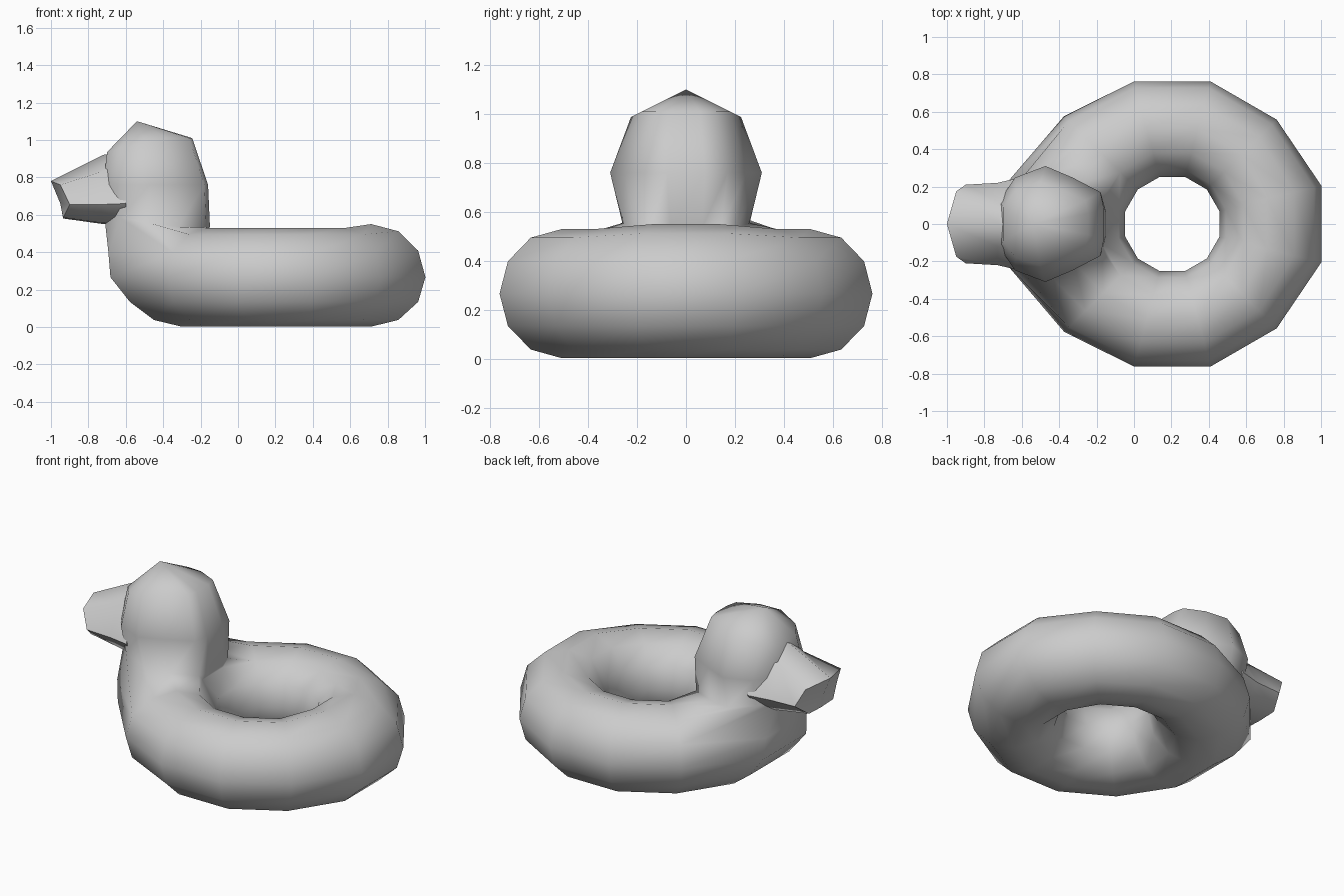
import bpy, bmesh
from math import sin, cos, radians

if "Cube" in bpy.data.objects:
    bpy.data.objects.remove(bpy.data.objects["Cube"])

def finish(name, bm):
    bmesh.ops.recalc_face_normals(bm, faces=bm.faces)
    for f in bm.faces:
        f.smooth = True
    me = bpy.data.meshes.new(name)
    bm.to_mesh(me)
    bm.free()
    ob = bpy.data.objects.new(name, me)
    bpy.context.scene.collection.objects.link(ob)
    return ob

def bridge(bm, a, b):
    n = len(a)
    for k in range(n):
        bm.faces.new((a[k], a[(k + 1) % n], b[(k + 1) % n], b[k]))

def cap(bm, ring, point):
    tip = bm.verts.new(point)
    for k in range(len(ring)):
        bm.faces.new((ring[k], ring[(k + 1) % len(ring)], tip))

# Swim ring: 12 x 12 torus, pulled out at the chest and slightly at the tail
bm = bmesh.new()
N, CX, R, r = 12, 0.205, 0.525, 0.264
chest = {0: -0.125, 1: -0.17, 11: -0.055, 10: -0.02}
T = []
for i in range(N):
    a = radians(15 + 30 * i)
    row = []
    for j in range(N):
        b = radians(30 * j)
        d = R + r * cos(b)
        x, y, z = CX + d * cos(a), d * sin(a), 0.266 + r * sin(b)
        if i in (5, 6):                       # chest
            x += chest.get(j, 0)
            if j in (0, 1):
                y *= 1.05
        elif i in (4, 7) and j in (0, 1, 11):  # shoulders
            x -= 0.02
            y *= 1.035
        elif i in (0, 11):                    # tail
            x += 0.035 * max(0, cos(b))
            z += 0.02 * max(0, sin(b))
        row.append(bm.verts.new((x, y, z)))
    T.append(row)
for i in range(N):
    for j in range(N):
        if i in (4, 5, 6) and j in (1, 2, 3):  # opening for the neck
            continue
        k, m = (i + 1) % N, (j + 1) % N
        bm.faces.new((T[i][j], T[k][j], T[k][m], T[i][m]))

# Neck and head: rings grown out of the opening
loop = [(4, 1), (5, 1), (6, 1), (7, 1), (7, 2), (7, 3), (7, 4),
        (6, 4), (5, 4), (4, 4), (4, 3), (4, 2)]
prev = [T[i][j] for i, j in loop]
half = [(-1, .4), (-.7, .8), (-.12, 1), (.4, .8), (.93, .55), (1, .25)]
outline = [half[1], half[0]] + [(u, -v) for u, v in half] + half[:1:-1]
# front x, back x, half width, front z, back z
for xf, xb, w, zf, zb in [(-.715, -.15, .26, .60, .535),
                          (-.72, -.16, .31, .76, .76),
                          (-.70, -.245, .225, .935, 1.01)]:
    ring = []
    for u, v in outline:
        t = (u + 1) / 2
        ring.append(bm.verts.new((xf + (xb - xf) * t, v * w,
                                  zf + (zb - zf) * min(1, t * 1.6))))
    bridge(bm, prev, ring)
    prev = ring
cap(bm, prev, (-.54, 0, 1.10))
finish("ring_body_and_head", bm)

# Beak: flared eight-sided loft set into the face
bm = bmesh.new()
sections = [
    [(-.60, 0, .94), (-.60, .14, .88), (-.60, .25, .66), (-.60, .16, .56)],
    [(-.72, 0, .92), (-.73, .12, .83), (-.73, .22, .655), (-.72, .13, .555)],
    [(-1.0, 0, .78), (-.95, .175, .76), (-.90, .21, .655), (-.935, .12, .585)],
]
prev = None
for s in sections:
    pts = s + [(s[3][0], 0, s[3][2] - .005)] + [(x, -y, z) for x, y, z in s[:0:-1]]
    ring = [bm.verts.new(p) for p in pts]
    if prev:
        bridge(bm, prev, ring)
    else:
        bm.faces.new(ring)
    prev = ring
cap(bm, prev, (-.95, 0, .66))
beak = finish("beak", bm)
bpy.context.view_layer.objects.active = beak
beak.select_set(True)
bpy.ops.object.shade_smooth_by_angle(angle=radians(50))
